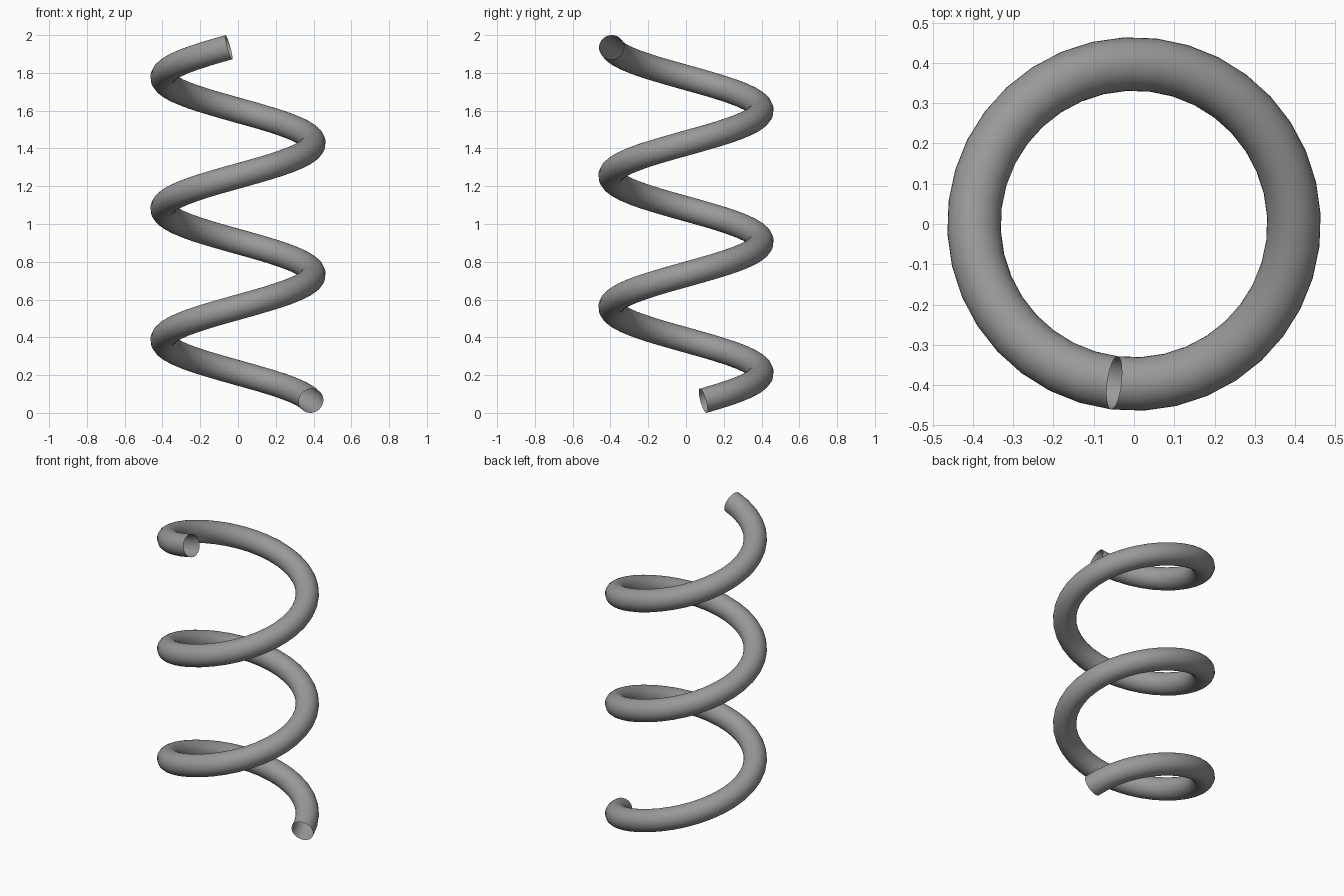
import bpy, bmesh
from math import sin, cos, radians, pi, atan
from mathutils import Vector

if "Cube" in bpy.data.objects:
    bpy.data.objects.remove(bpy.data.objects["Cube"])

R, r = 0.3975, 0.0665            # coil radius, wire radius
A0, A1 = radians(13.2), radians(983)
STEPS, SIDES = 97, 32

# rise chosen so the tilted open ends touch z = 0 and z = 2
slope = 0.273
for _ in range(10):
    end = r * cos(slope)
    rise = 2 - 2 * end
    slope = atan(rise / (A1 - A0) / R)

# coil wire: rings swept along a helix, ends left open
bm = bmesh.new()
rings = []
for i in range(STEPS + 1):
    t = i / STEPS
    a = A0 + (A1 - A0) * t
    out = Vector((cos(a), sin(a), 0))
    tangent = Vector((-sin(a) * cos(slope), cos(a) * cos(slope), sin(slope)))
    up = out.cross(tangent)
    centre = out * R + Vector((0, 0, end + rise * t))
    rings.append([bm.verts.new(centre + r * (out * cos(2 * pi * k / SIDES) + up * sin(2 * pi * k / SIDES)))
                  for k in range(SIDES)])

for lo, hi in zip(rings, rings[1:]):
    for k in range(SIDES):
        n = (k + 1) % SIDES
        bm.faces.new((lo[k], lo[n], hi[n], hi[k])).smooth = True
bmesh.ops.recalc_face_normals(bm, faces=bm.faces)

mesh = bpy.data.meshes.new("spring_coil")
bm.to_mesh(mesh)
bm.free()

# dark grey steel
steel = bpy.data.materials.new("dark_steel")
steel.diffuse_color = (0.32, 0.32, 0.32, 1)
steel.use_nodes = True
steel.node_tree.nodes["Principled BSDF"].inputs["Base Color"].default_value = steel.diffuse_color
mesh.materials.append(steel)
bpy.context.collection.objects.link(bpy.data.objects.new("spring_coil", mesh))
